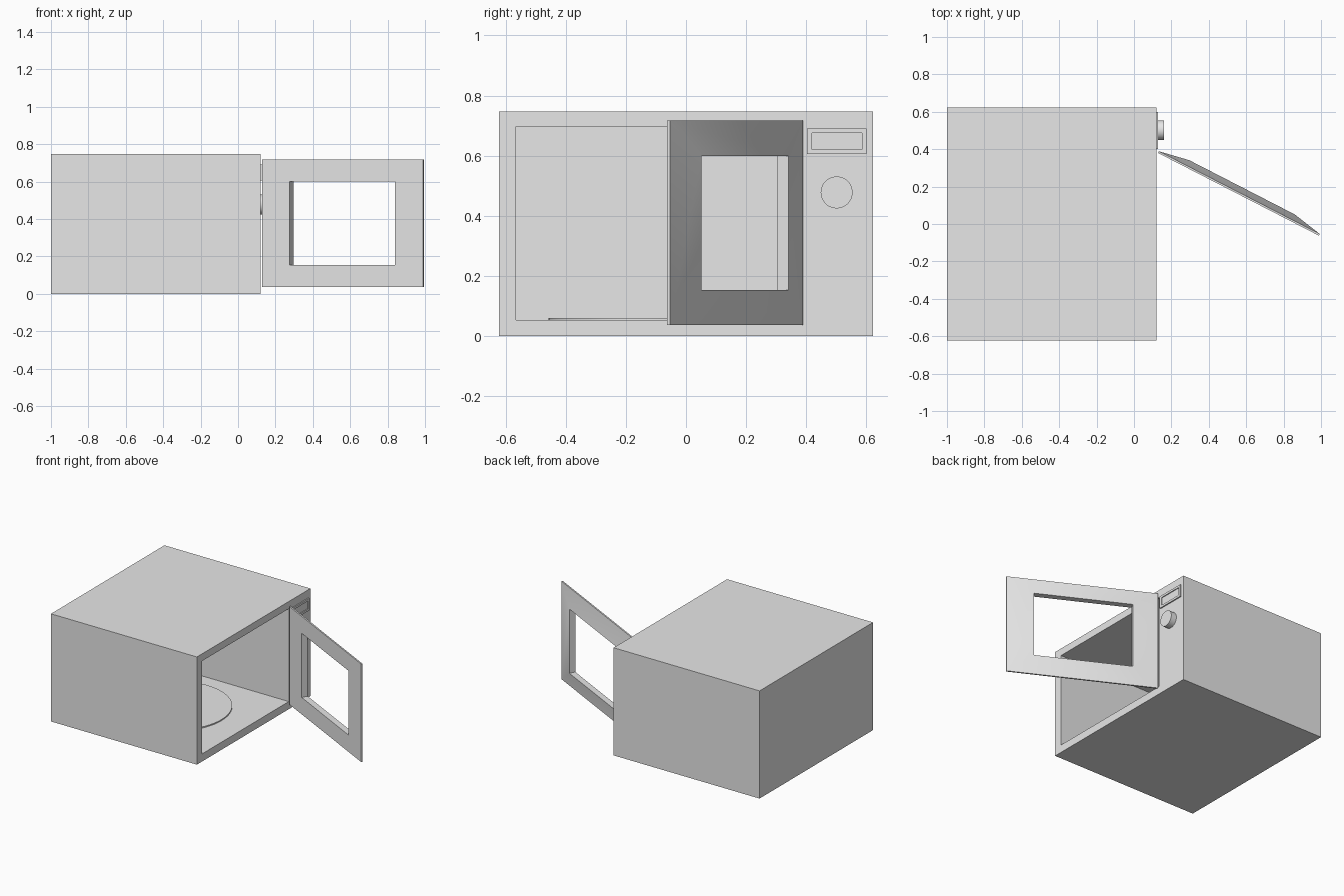
import bpy, bmesh, math
from mathutils import Vector

if "Cube" in bpy.data.objects:
    bpy.data.objects.remove(bpy.data.objects["Cube"], do_unlink=True)

GREY = (0.8, 0.8, 0.8, 1)
grey = bpy.data.materials.new("light grey")
grey.use_nodes = True
grey.diffuse_color = GREY
grey.node_tree.nodes["Principled BSDF"].inputs["Base Color"].default_value = GREY


def finish(name, bm, smooth=False):
    bmesh.ops.recalc_face_normals(bm, faces=bm.faces)
    mesh = bpy.data.meshes.new(name)
    bm.to_mesh(mesh)
    bm.free()
    obj = bpy.data.objects.new(name, mesh)
    bpy.context.collection.objects.link(obj)
    mesh.materials.append(grey)
    if smooth:
        bpy.ops.object.select_all(action="DESELECT")
        obj.select_set(True)
        bpy.context.view_layer.objects.active = obj
        bpy.ops.object.shade_smooth_by_angle(angle=math.radians(30))
    return obj


def box(bm, low, high):
    low, high = Vector(low), Vector(high)
    verts = bmesh.ops.create_cube(bm, size=1)["verts"]
    for v in verts:
        v.co = (low + high) / 2 + v.co * (high - low)


def recess(bm, border, depth):
    """Frame the +x face and push its middle inward; border = (y0, y1, z0, z1)."""
    y0, y1, z0, z1 = border
    bm.normal_update()
    face = max(bm.faces, key=lambda f: f.normal.x)
    mid = face.calc_center_median()
    bmesh.ops.inset_individual(bm, faces=[face], thickness=0.01)
    for v in face.verts:
        v.co.y = y0 if v.co.y < mid.y else y1
        v.co.z = z0 if v.co.z < mid.z else z1
    inner = bmesh.ops.extrude_discrete_faces(bm, faces=[face])["faces"][0]
    for v in inner.verts:
        v.co.x -= depth


def loop(bm, s0, s1, z0, z1, n):
    return [bm.verts.new((s, n, z)) for s, z in ((s0, z0), (s1, z0), (s1, z1), (s0, z1))]


# Oven body with hollow cooking chamber
FRONT = 0.12
bm = bmesh.new()
box(bm, (-1, -0.622, 0), (FRONT, 0.622, 0.747))
recess(bm, (-0.565, 0.385, 0.053, 0.697), 1.065)
finish("oven_body", bm)

# Turntable plate on the chamber floor
bm = bmesh.new()
bmesh.ops.create_cone(bm, cap_ends=True, segments=64, radius1=0.367, radius2=0.367, depth=0.009)
bmesh.ops.translate(bm, verts=bm.verts, vec=(-0.43, -0.09, 0.0565))
finish("turntable", bm, True)

# Display surround with a sunken screen
bm = bmesh.new()
box(bm, (FRONT - 0.002, 0.402, 0.606), (FRONT + 0.008, 0.6, 0.691))
recess(bm, (0.419, 0.585, 0.621, 0.676), 0.006)
finish("display", bm)

# Control knob
bm = bmesh.new()
bmesh.ops.create_cone(bm, cap_ends=True, segments=48, radius1=0.053, radius2=0.053, depth=0.042)
for v in bm.verts:
    x, y, z = v.co
    v.co = (FRONT + 0.02 + z, 0.501 + x, 0.478 + y)
finish("control_knob", bm, True)

# Open door: thin outer rim rising to a thicker window edge
bm = bmesh.new()
rim = (0, 0.968, 0.037, 0.717)
window = (0.167, 0.8, 0.154, 0.599)
loops = [loop(bm, *rim, 0), loop(bm, *rim, 0.01),
         loop(bm, *window, 0.042), loop(bm, *window, 0)]
for i, a in enumerate(loops):
    b = loops[(i + 1) % 4]
    for k in range(4):
        j = (k + 1) % 4
        bm.faces.new((a[k], a[j], b[j], b[k]))
door = finish("door", bm, True)
door.location = (0.128, 0.38, 0)
door.rotation_euler.z = math.radians(-27.2)
